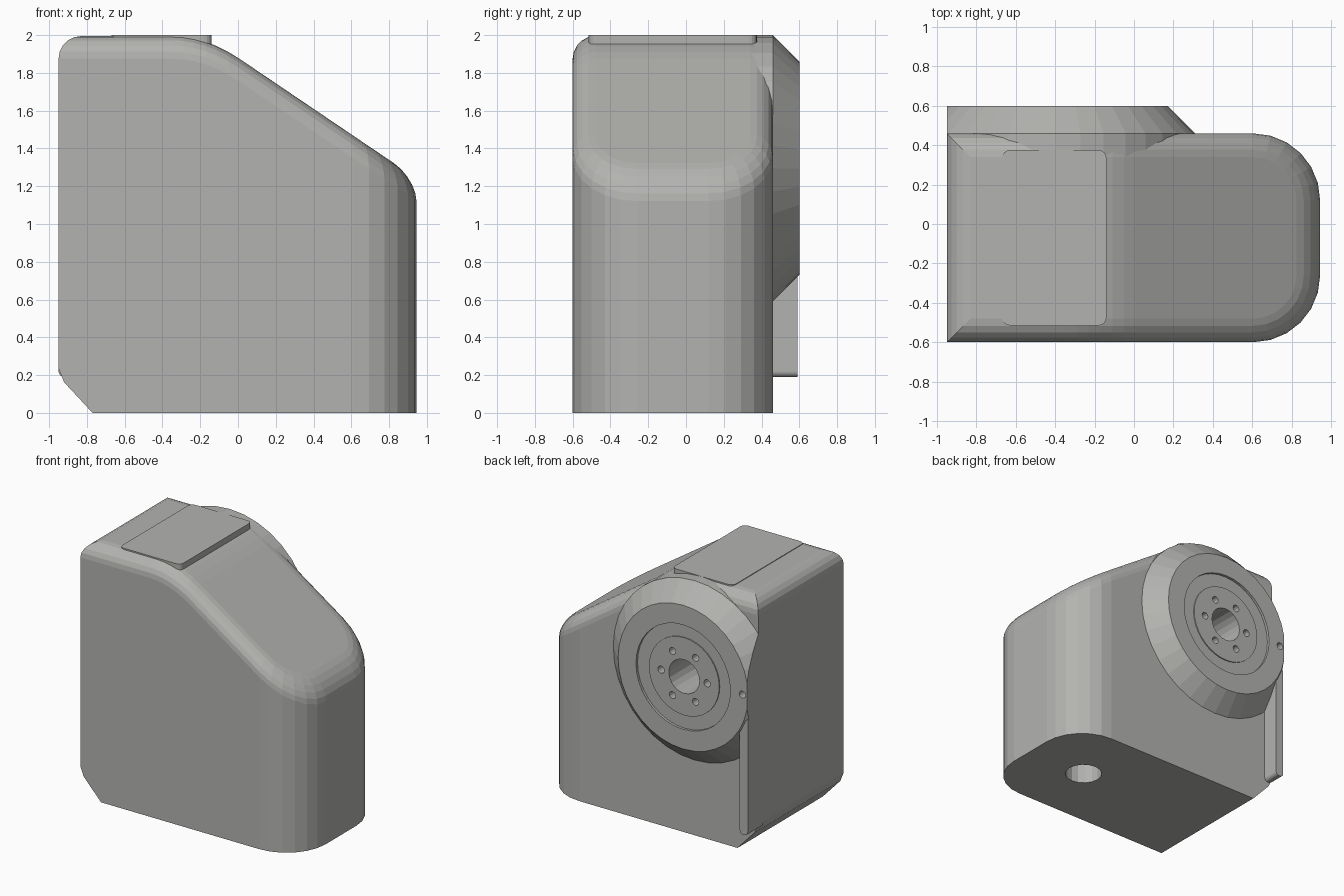
import bpy, bmesh, math
from mathutils import Vector

if "Cube" in bpy.data.objects:
    bpy.data.objects.remove(bpy.data.objects["Cube"])

grey = bpy.data.materials.new("light_grey")
grey.diffuse_color = (0.45, 0.45, 0.435, 1)
grey.use_nodes = True
grey.node_tree.nodes["Principled BSDF"].inputs["Base Color"].default_value = grey.diffuse_color

LEFT, RIGHT, MID_Y, HALF_Y = -0.95, 0.945, -0.07, 0.53
CORNER_R, FILLET = 0.34, 0.12
HUB = Vector((-0.395, 0, 1.295))


def finish(bm, name, material=grey):
    bmesh.ops.recalc_face_normals(bm, faces=bm.faces)
    mesh = bpy.data.meshes.new(name)
    bm.to_mesh(mesh)
    bm.free()
    obj = bpy.data.objects.new(name, mesh)
    bpy.context.collection.objects.link(obj)
    mesh.materials.append(material)
    return obj


def slice_off(bm, point, normal):
    """Cut away the side the normal points to and cap the opening."""
    geom = bm.verts[:] + bm.edges[:] + bm.faces[:]
    cut = bmesh.ops.bisect_plane(bm, geom=geom, dist=1e-5, plane_co=point,
                                 plane_no=normal, clear_outer=True)
    edges = [e for e in cut["geom_cut"] if isinstance(e, bmesh.types.BMEdge)]
    bmesh.ops.holes_fill(bm, edges=edges, sides=0)


def lathe_y(name, profile, centre, steps):
    """Closed solid turned about the y axis from (radius, y) pairs, ends capped."""
    bm = bmesh.new()
    rings = []
    for r, y in profile:
        rings.append([bm.verts.new((centre.x + r * math.cos(a), y, centre.z + r * math.sin(a)))
                      for a in (2 * math.pi * i / steps for i in range(steps))])
    for a, b in zip(rings, rings[1:]):
        for i in range(steps):
            j = (i + 1) % steps
            bm.faces.new((a[i], a[j], b[j], b[i]))
    bm.faces.new(rings[0])
    bm.faces.new(rings[-1])
    return bm


def cut(target, cutter):
    mod = target.modifiers.new("hole", "BOOLEAN")
    mod.operation = "DIFFERENCE"
    mod.solver = "EXACT"
    mod.object = cutter
    cutter.hide_render = True
    cutter.hide_viewport = False
    cutter.display_type = "WIRE"


# --- housing: D-shaped plan, sloping top, rounded rim ---
def top_height(x):
    flat, knee, slope, blend = 1.995, -0.17, 0.676, 0.18
    if x < knee - blend:
        return flat
    if x > knee + blend:
        return flat - slope * (x - knee)
    return flat - slope * (x - knee + blend) ** 2 / (4 * blend)


def half_outline(inset):
    pts = [(LEFT + inset, HALF_Y - inset)]
    pts += [(-0.35 + 0.06 * i, HALF_Y - inset) for i in range(7)]
    r = CORNER_R - inset
    for i in range(7):
        a = math.radians(90 - 15 * i)
        pts.append((RIGHT - CORNER_R + r * math.cos(a), HALF_Y - CORNER_R + r * math.sin(a)))
    return pts


bm = bmesh.new()


def add_ring(inset, height):
    half = half_outline(inset)
    front = [bm.verts.new((x, MID_Y - y, height(x))) for x, y in half]
    back = [bm.verts.new((x, MID_Y + y, height(x))) for x, y in half]
    return front + back[::-1]


rings = [add_ring(0, lambda x: 0.0)]
STEPS = 5
for k in range(STEPS + 1):
    t = math.pi / 2 * k / STEPS
    drop = FILLET * (1 - math.sin(t))
    rings.append(add_ring(FILLET * (1 - math.cos(t)), lambda x: top_height(x) - drop))
n = len(rings[0])
for a, b in zip(rings, rings[1:]):
    for i in range(n):
        j = (i + 1) % n
        bm.faces.new((a[i], a[j], b[j], b[i]))
bm.faces.new(rings[0])
top = rings[-1]
for i in range(n // 2 - 1):
    bm.faces.new((top[i], top[i + 1], top[n - 2 - i], top[n - 1 - i]))
bmesh.ops.recalc_face_normals(bm, faces=bm.faces)
# sloped lower left edge, with a small easing where it meets the wall
slice_off(bm, (-0.77, 0, 0), Vector((-1, 0, -0.93)))
slice_off(bm, (-0.95, 0, 0.235), Vector((-1, 0, -0.4)))
housing = finish(bm, "housing")

# --- round hub on the back, trimmed flush with the left wall ---
bm = lathe_y("hub", [(0.705, 0.3), (0.705, 0.46), (0.565, 0.6), (0.41, 0.6), (0.41, 0.58),
                     (0.305, 0.58), (0.305, 0.588)], HUB, 36)
bmesh.ops.recalc_face_normals(bm, faces=bm.faces)
slice_off(bm, (LEFT, 0, 0), Vector((-1, 0, 0)))
hub = finish(bm, "hub")

# --- hub holes: central bore, six bolt holes, one pin hole ---
bore = finish(lathe_y("bore", [(0.133, 0.2), (0.133, 0.7)], HUB, 20), "bore_cutter")
cut(hub, bore)
cut(housing, bore)
spots = [(0.2 * math.cos(i * math.pi / 3), 0.2 * math.sin(i * math.pi / 3)) for i in range(6)]
spots.append((-0.515, 0))
for dx, dz in spots:
    centre = HUB + Vector((dx, 0, dz))
    cut(hub, finish(lathe_y("bolt", [(0.028, 0.5), (0.028, 0.7)], centre, 12), "bolt_hole_cutter"))

# --- socket in the underside ---
bm = bmesh.new()
bmesh.ops.create_cone(bm, cap_ends=True, segments=16, radius1=0.135, radius2=0.135, depth=0.6)
bmesh.ops.translate(bm, verts=bm.verts, vec=(0.43, MID_Y, 0))
cut(housing, finish(bm, "socket_cutter"))


def rounded_box(name, lo, hi, radius, pick):
    bm = bmesh.new()
    bmesh.ops.create_cube(bm, size=1)
    for v in bm.verts:
        v.co = [(lo[i] + hi[i]) / 2 + v.co[i] * (hi[i] - lo[i]) for i in range(3)]
    edges = [e for e in bm.edges if pick((e.verts[0].co + e.verts[1].co) / 2,
                                         e.verts[1].co - e.verts[0].co)]
    bmesh.ops.bevel(bm, geom=edges, offset=radius, segments=4, profile=0.5, affect="EDGES")
    return finish(bm, name)


# --- lid on the top and cable rib below the hub ---
rounded_box("lid", (-0.67, -0.515, 1.9), (-0.14, 0.375, 2.0), 0.04,
            lambda mid, d: abs(d.z) > 0.01)
rounded_box("cable_rib", (LEFT, 0.4, 0.19), (-0.88, 0.59, 1.1), 0.03,
            lambda mid, d: abs(d.y) > 0.01 and mid.z < 0.5)
